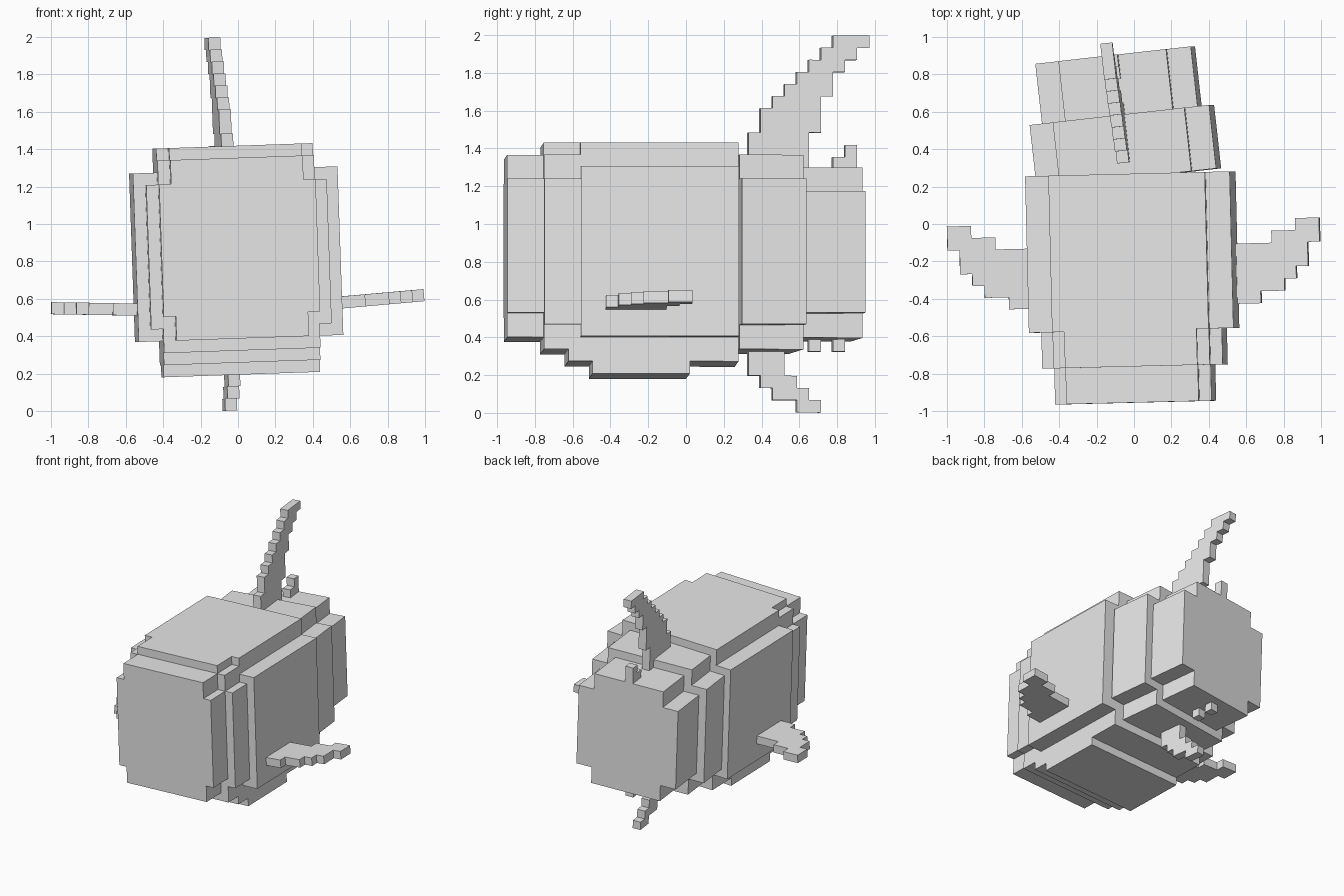
import bpy
import bmesh
from math import radians
from mathutils import Matrix, Vector

cube = bpy.data.objects.get("Cube")
if cube:
    bpy.data.objects.remove(cube, do_unlink=True)

UNIT = 0.0644      # edge of one voxel
MID = 10           # voxel row at the height of the body axis
AXIS_Z = 0.195 + MID * UNIT

grey = bpy.data.materials.new("plain grey")
grey.use_nodes = True
grey.diffuse_color = (0.8, 0.8, 0.8, 1)
grey.node_tree.nodes["Principled BSDF"].inputs["Base Color"].default_value = (0.8, 0.8, 0.8, 1)


def frame(x, y, yaw):
    """Local frame on the body axis, rolled slightly and turned by yaw."""
    return (Matrix.Translation((x, y, AXIS_Z)) @ Matrix.Rotation(radians(-2), 4, 'Y')
            @ Matrix.Rotation(radians(yaw), 4, 'Z'))


def stepped(name, steps, start, depth, place, matrix):
    """Extrude a stepped outline; steps are (size, low, high), stacked from start."""
    low_side, high_side, level = [], [], start
    for size, low, high in steps:
        low_side += [(low, level), (low, level + size)]
        high_side += [(high, level), (high, level + size)]
        level += size
    outline = []
    for point in high_side + low_side[::-1]:
        if not outline or outline[-1] != point:
            outline.append(point)
    bm = bmesh.new()
    rings = [[bm.verts.new(Vector(place(a, u, d)) * UNIT) for a, u in outline] for d in depth]
    bm.faces.new(rings[0])
    bm.faces.new(rings[1][::-1])
    for i in range(len(outline)):
        j = (i + 1) % len(outline)
        bm.faces.new((rings[0][i], rings[0][j], rings[1][j], rings[1][i]))
    bmesh.ops.dissolve_limit(bm, angle_limit=radians(1), verts=bm.verts, edges=bm.edges)
    bmesh.ops.recalc_face_normals(bm, faces=bm.faces)
    mesh = bpy.data.meshes.new(name)
    bm.to_mesh(mesh)
    bm.free()
    mesh.materials.append(grey)
    obj = bpy.data.objects.new(name, mesh)
    obj.matrix_world = matrix
    bpy.context.collection.objects.link(obj)


def cross_section(a, u, d):
    return (a, d, u - MID)


def upright(a, u, d):
    return (d, a, u - MID)


def block(name, layers, bottom, depth, matrix):
    """Body segment from (height, half width) layers, extruded front to back."""
    stepped(name, [(h, -w, w) for h, w in layers], bottom, depth, cross_section, matrix)


body = frame(0.01, -0.955, 1.4)
tail = frame(-0.065, 0.583, 6.4)
THIN = (-0.5, 0.5)

# Head and body segments
block("head", [(2, 5.5), (11, 6.5), (2, 5.5)], 3, (0, 3), body)
block("neck", [(2, 6.5), (12, 7.5), (2, 6.5), (1, 5.5)], 2, (3, 6), body)
block("body", [(1, 6.5), (14, 8.5), (2, 6.5)], 2, (6, 19), body)
stepped("belly", [(1, 7, 15), (1, 5, 19)], 0, (-6.5, 6.5), upright, body)

# Tail segments
block("tail_base", [(2, 5.5), (12, 7.5), (2, 5.5)], 2, (-5.3, 0), tail)
block("tail_end", [(2, 4.5), (10, 6.5), (2, 4.5)], 3, (0, 5), tail)

# Upper fin, swept back
stepped("upper_fin", [(5, -4, 1), (2, -3, 2), (1, -2, 2), (1, -1, 3), (1, 0, 3),
                      (1, 1, 4), (1, 2, 5), (1, 3, 6)], 15, THIN, upright, tail)
stepped("upper_finlet", [(2, 3, 5), (1, 4, 5)], 16, THIN, upright, tail)

# Lower fin, swept back
stepped("lower_fin", [(1, 0, 2), (1, -2, 1), (1, -3, 0), (3, -4, -1)], -3, THIN, upright, tail)
for number, y in enumerate((1, 3)):
    stepped(f"lower_finlet_{number + 1}", [(2, y, y + 1)], 2, THIN, upright, tail)

# Side fins, tilted up a little
for side, label in ((1, "left"), (-1, "right")):
    tilt = body @ Matrix.Translation((0, 0, -4.75 * UNIT)) @ Matrix.Rotation(radians(-3 * side), 4, 'Y')
    stepped(label + "_fin", [(4, 8, 13), (1, 9, 13), (1, 9, 14), (1, 10, 14), (1, 11, 15), (1, 13, 15)],
            6.5, THIN, lambda a, u, d: (side * u, a, d), tilt)
